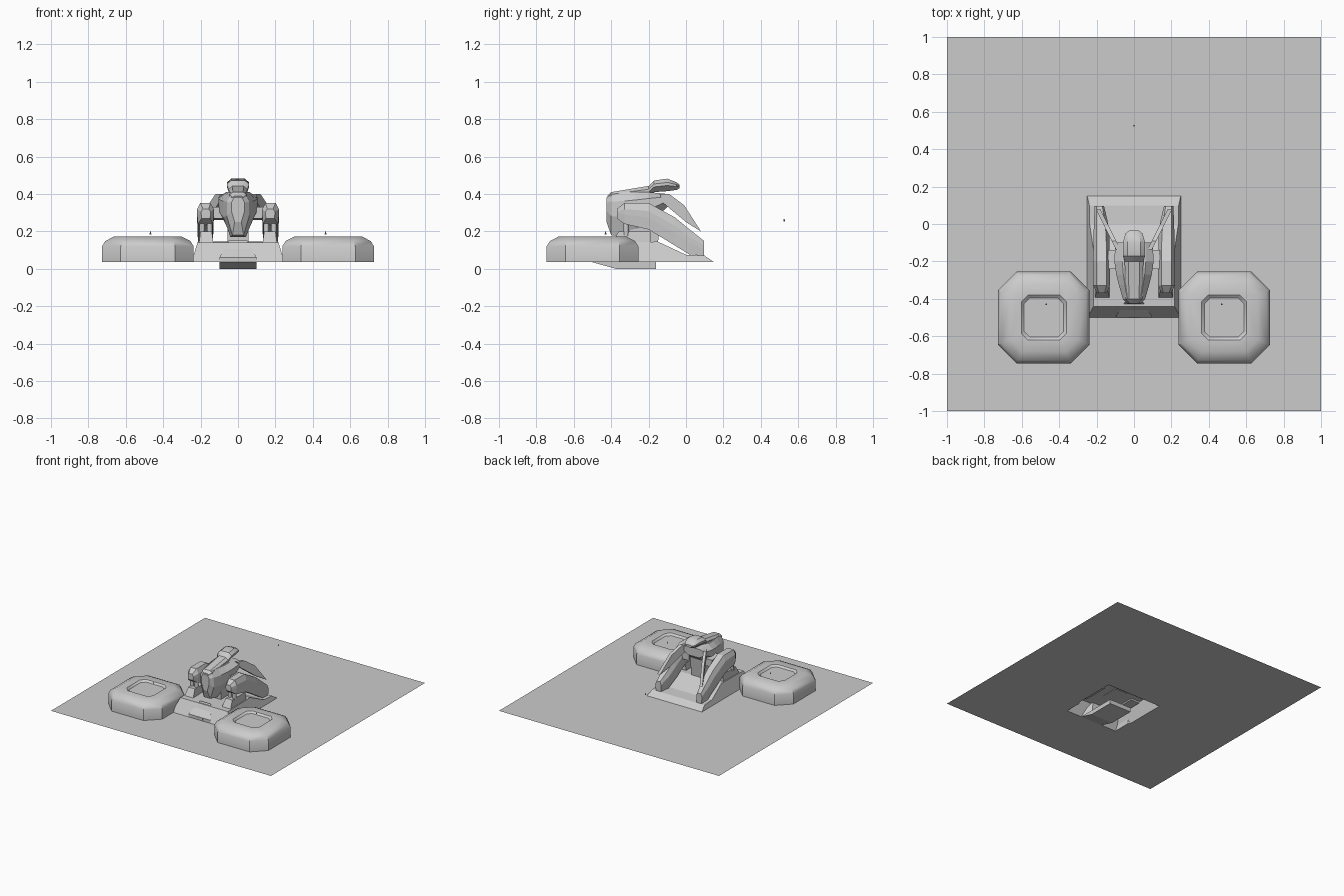
import bpy, bmesh, math
from mathutils import Vector

cube = bpy.data.objects.get("Cube")
if cube:
    bpy.data.objects.remove(cube, do_unlink=True)

GROUND = 0.035
grey = bpy.data.materials.new("plain_grey")
grey.use_nodes = True
grey.diffuse_color = (0.6, 0.6, 0.6, 1)
grey.node_tree.nodes["Principled BSDF"].inputs["Base Color"].default_value = (0.6, 0.6, 0.6, 1)


def finish(name, bm, mirror=False, smooth=0):
    bmesh.ops.recalc_face_normals(bm, faces=bm.faces)
    mesh = bpy.data.meshes.new(name)
    bm.to_mesh(mesh)
    bm.free()
    mesh.materials.append(grey)
    ob = bpy.data.objects.new(name, mesh)
    bpy.context.collection.objects.link(ob)
    if mirror:
        ob.modifiers.new("mirror", "MIRROR")
    if smooth:
        bpy.ops.object.select_all(action="DESELECT")
        ob.select_set(True)
        bpy.context.view_layer.objects.active = ob
        bpy.ops.object.shade_smooth_by_angle(angle=math.radians(smooth))
    return ob


def loft(name, rings, cap_start=True, **options):
    """Skin a list of equal-length point rings."""
    bm = bmesh.new()
    rows = [[bm.verts.new(p) for p in ring] for ring in rings]
    n = len(rows[0])
    for a, b in zip(rows, rows[1:]):
        for i in range(n):
            j = (i + 1) % n
            bm.faces.new((a[i], a[j], b[j], b[i]))
    if cap_start:
        bm.faces.new(rows[0])
    bm.faces.new(rows[-1])
    return finish(name, bm, **options)


def prism(name, profile, x0, x1, **options):
    """Extrude a side profile of (y, z) points across x."""
    return loft(name, [[(x, y, z) for y, z in profile] for x in (x0, x1)], **options)


def section(y, half, z0, z1, cx=0, base=0.5, cut=0.3):
    """Eight-sided cross-section with chamfered top and narrow underside."""
    low, high = z0 + (z1 - z0) * 0.45, z1 - (z1 - z0) * cut
    side = [(half * base, z0), (half, low), (half, high), (half * 0.6, z1)]
    pts = side + [(-x, z) for x, z in reversed(side)]
    return [(cx + x, y, z) for x, z in pts]


def octagon(cx, cy, h, c, z):
    k = h - c
    pts = [(h, -k), (h, k), (k, h), (-k, h), (-h, k), (-h, -k), (-k, -h), (k, -h)]
    return [(cx + x, cy + y, z) for x, y in pts]


# Ground sheet with an opening under the hull
bm = bmesh.new()
corners = [(-1, -1), (1, -1), (1, 1), (-1, 1)]
outer = [bm.verts.new((x, y, GROUND)) for x, y in corners]
inner = [bm.verts.new((x * 0.25, -0.25 + y * 0.25, GROUND)) for x, y in corners]
for i in range(4):
    j = (i + 1) % 4
    bm.faces.new((outer[i], outer[j], inner[j], inner[i]))
finish("ground_sheet", bm)

# Side pads with a shallow dish on top
pad_rings = [(0.245, 0.1, GROUND), (0.245, 0.1, 0.12), (0.228, 0.09, 0.148), (0.182, 0.065, 0.172),
             (0.12, 0.035, 0.172), (0.105, 0.03, 0.158)]
loft("side_pad", [octagon(0.482, -0.5, h, c, z) for h, c, z in pad_rings], mirror=True, smooth=35)

# Hull: open below, sides lean inward
bm = bmesh.new()
hull_profile = [(-0.5, GROUND), (-0.44, 0.14), (-0.15, 0.145), (0, 0.075), (0.1, 0.07), (0.15, GROUND)]
rows = []
for s in (-1, 1):
    rows.append([bm.verts.new((s * (0.25 - 0.32 * (z - GROUND)), y, z)) for y, z in hull_profile])
for i in range(len(hull_profile) - 1):
    bm.faces.new((rows[0][i], rows[0][i + 1], rows[1][i + 1], rows[1][i]))
for row in rows:
    bm.faces.new(row)
finish("hull", bm)

# Nose block, hatch plate and keel
loft("nose_block", [
    [(-0.1, -0.5, GROUND), (0.1, -0.5, GROUND), (0.1, -0.5, 0.06), (-0.1, -0.5, 0.06)],
    [(-0.06, -0.42, GROUND), (0.06, -0.42, GROUND), (0.05, -0.42, 0.15), (-0.05, -0.42, 0.15)]])
prism("nose_hatch", [(-0.502, 0.04), (-0.502, 0.058), (-0.498, 0.058), (-0.498, 0.04)], -0.03, 0.03)
prism("keel", [(-0.5, GROUND), (-0.375, 0), (-0.16, 0), (-0.16, GROUND)], -0.1, 0.1)

# Cockpit body, its canopy and its support
body = [(-0.425, 0.035, 0.25, 0.38), (-0.4, 0.06, 0.18, 0.405), (-0.33, 0.08, 0.17, 0.41),
        (-0.27, 0.095, 0.2, 0.41), (-0.2, 0.105, 0.24, 0.41), (-0.1, 0.1, 0.33, 0.4)]
loft("cockpit_body", [section(*s, cut=0.2) for s in body])
canopy = [(-0.42, 0.03, 0.37, 0.39), (-0.4, 0.045, 0.37, 0.41), (-0.2, 0.05, 0.385, 0.443),
          (-0.17, 0.06, 0.41, 0.472), (-0.1, 0.06, 0.415, 0.482), (-0.05, 0.045, 0.422, 0.462),
          (-0.035, 0.025, 0.43, 0.45)]
loft("canopy", [section(*s) for s in canopy], smooth=30)
prism("cockpit_support", [(-0.3, 0.14), (-0.3, 0.21), (-0.18, 0.3), (-0.13, 0.3), (-0.15, 0.14)], -0.055, 0.055)

# Side arms: blunt front end, sloping down to the tail
arm = [(-0.37, 0.025, 0.27, 0.32, 0.172), (-0.33, 0.045, 0.24, 0.352, 0.174),
       (-0.2, 0.045, 0.21, 0.352, 0.174), (-0.06, 0.042, 0.125, 0.275, 0.174),
       (0.02, 0.036, 0.075, 0.21, 0.178), (0.095, 0.025, 0.07, 0.15, 0.185)]
loft("side_arm", [section(*s, base=0.9) for s in arm], mirror=True)
prism("arm_bracket", [(-0.24, 0.27), (-0.24, 0.33), (-0.14, 0.32), (-0.14, 0.26)], 0.07, 0.14, mirror=True)

# Pedestals and paired pistons below the arms
loft("arm_pedestal", [
    [(x, y, z) for x, y in ((a, -d), (b, -d), (b, -0.19), (a, -0.19))]
    for a, b, d, z in ((0.13, 0.21, 0.4, 0.13), (0.14, 0.2, 0.36, 0.2))], mirror=True)
for label, px in (("inner", 0.152), ("outer", 0.192)):
    bm = bmesh.new()
    bmesh.ops.create_cone(bm, cap_ends=True, segments=8, radius1=0.015, radius2=0.015, depth=0.12)
    bmesh.ops.translate(bm, verts=bm.verts, vec=Vector((px, -0.32, 0.23)))
    finish(label + "_piston", bm, mirror=True, smooth=50)

# Swept blades spreading outward behind the cockpit
blade = [(-0.14, 0.4), (-0.09, 0.4), (-0.01, 0.34), (0.08, 0.2), (0.0, 0.25), (-0.12, 0.35)]
loft("rear_blade", [[(0.08 + 0.5 * (y + 0.12) + t, y, z) for y, z in blade] for t in (0, 0.025)], mirror=True)

# Tiny floating markers
for name, place, mirrored in (("pad_marker", (0.468, -0.43, 0.192), True),
                              ("rear_marker", (0, 0.525, 0.26), False)):
    bm = bmesh.new()
    bmesh.ops.create_cone(bm, cap_ends=True, segments=4, radius1=0.005, radius2=0.002, depth=0.015)
    bmesh.ops.translate(bm, verts=bm.verts, vec=Vector(place))
    finish(name, bm, mirror=mirrored)
